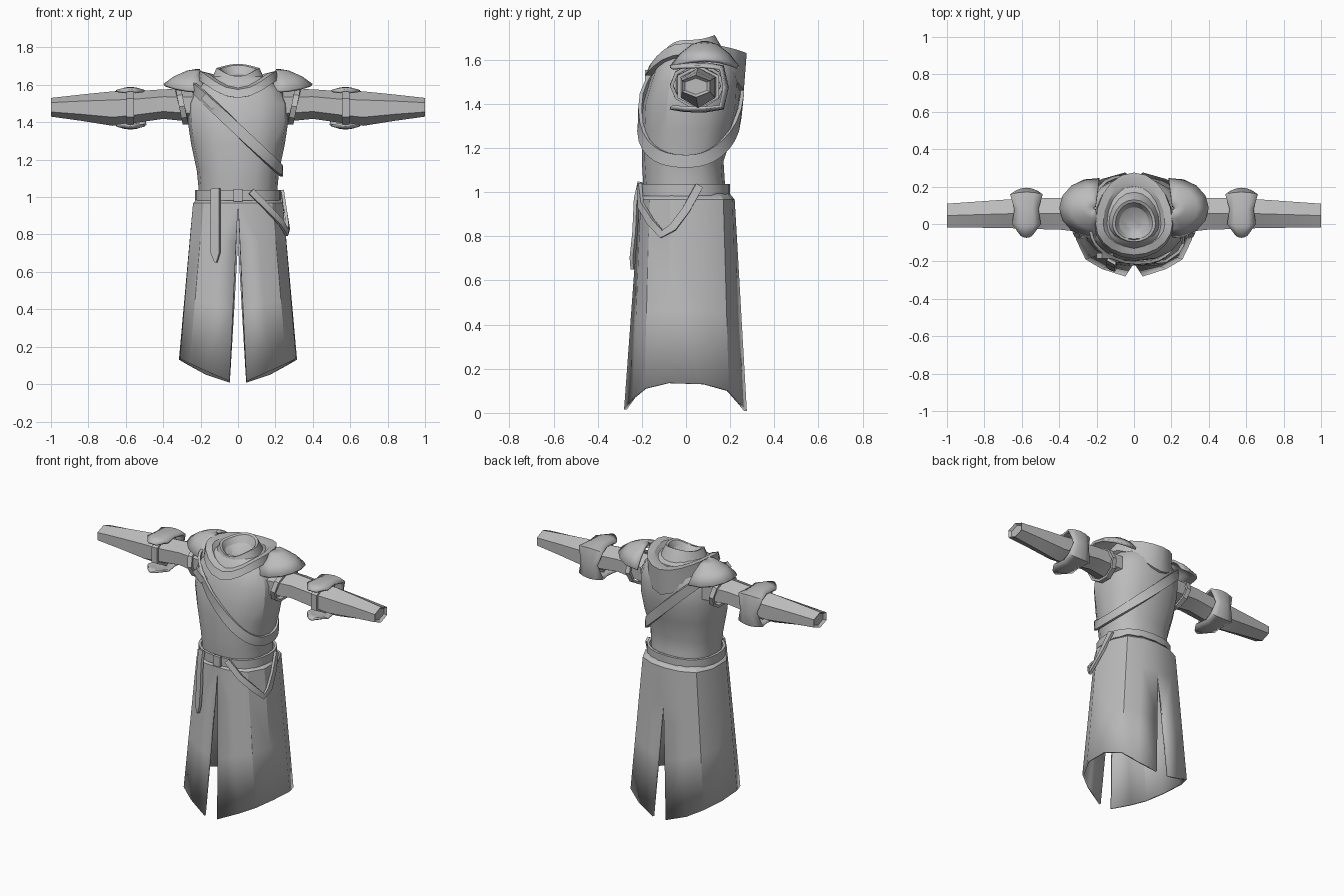
import bpy, bmesh, math
from math import sin, cos, pi, radians
from mathutils import Vector, Matrix

cube = bpy.data.objects.get("Cube")
if cube:
    bpy.data.objects.remove(cube, do_unlink=True)

# One plain grey for every part
grey = bpy.data.materials.new("plain_grey")
grey.use_nodes = True
grey.diffuse_color = (0.5, 0.5, 0.5, 1)
shader = next(n for n in grey.node_tree.nodes if n.type == "BSDF_PRINCIPLED")
shader.inputs["Base Color"].default_value = grey.diffuse_color


def finish(name, bm, mirror=False, thick=0, angle=28):
    bmesh.ops.recalc_face_normals(bm, faces=bm.faces)
    mesh = bpy.data.meshes.new(name)
    bm.to_mesh(mesh)
    bm.free()
    mesh.polygons.foreach_set("use_smooth", [True] * len(mesh.polygons))
    mesh.set_sharp_from_angle(angle=radians(angle))
    mesh.materials.append(grey)
    obj = bpy.data.objects.new(name, mesh)
    bpy.context.scene.collection.objects.link(obj)
    if mirror:
        obj.modifiers.new("mirror", "MIRROR").merge_threshold = 0.0005
    if thick:
        solid = obj.modifiers.new("thickness", "SOLIDIFY")
        solid.thickness = thick
        solid.offset = 0
    return obj


def loft(name, rings, closed=True, loop=False, caps=(), **options):
    """Skin a list of equal-length point rings."""
    bm = bmesh.new()
    rows = [[bm.verts.new(p) for p in ring] for ring in rings]
    n = len(rows[0])
    pairs = list(zip(rows, rows[1:])) + ([(rows[-1], rows[0])] if loop else [])
    for low, high in pairs:
        for i in range(n if closed else n - 1):
            j = (i + 1) % n
            bm.faces.new((low[i], low[j], high[j], high[i]))
    for index in caps:
        bm.faces.new(rows[index])
    return finish(name, bm, **options)


def strap(name, path, width, thick=0.016, loop=False, centre=(0, 0.02), tip=1, axis="z", **options):
    """Flat leather strip along a path, facing away from a central axis."""
    path = [Vector(p) for p in path]
    rings, last = [], len(path) - 1
    for i, p in enumerate(path):
        ahead = path[(i + 1) % len(path)] if loop or i < last else p
        behind = path[i - 1] if loop or i > 0 else p
        tangent = (ahead - behind).normalized()
        if axis == "z":
            out = Vector((p.x - centre[0], p.y - centre[1], 0))
        else:
            out = Vector((0, p.y - centre[0], p.z - centre[1]))
        out = (out - tangent * out.dot(tangent)).normalized() * thick / 2
        side = tangent.cross(out).normalized() * width / 2
        if i == last and not loop:
            side *= tip
        rings.append([p + side + out, p - side + out, p - side - out, p + side - out])
    return loft(name, rings, loop=loop, caps=() if loop else (0, -1), **options)


def box(name, place, size, turn=0):
    bm = bmesh.new()
    bmesh.ops.create_cube(bm, size=1)
    bm.transform(Matrix.Translation(place) @ Matrix.Rotation(turn, 4, "Y")
                 @ Matrix.Diagonal((*size, 1)))
    return finish(name, bm)


# Torso: height, half width, front depth, back depth
PROFILE = [(0.96, .21, .185, .185), (1.06, .212, .195, .175), (1.14, .22, .2, .17),
           (1.28, .25, .2, .215), (1.4, .268, .195, .24), (1.5, .265, .165, .245),
           (1.57, .235, .14, .235), (1.63, .17, .1, .2), (1.65, .12, .08, .14)]


def torso_point(a, z, grow=0):
    z = min(max(z, PROFILE[0][0]), PROFILE[-1][0])
    for low, high in zip(PROFILE, PROFILE[1:]):
        if z <= high[0]:
            break
    f = (z - low[0]) / (high[0] - low[0])
    _, wide, front, back = [u + (v - u) * f for u, v in zip(low, high)]
    c, s = cos(a), sin(a)
    deep = back if s > 0 else front
    bend = lambda v, size: math.copysign(abs(v) ** 0.85, v) * (size + grow)
    return Vector((bend(c, wide), bend(s, deep), z))


def turns(n):
    return [2 * pi * i / n for i in range(n)]


loft("torso", [[torso_point(a, row[0]) for a in turns(16)] for row in PROFILE])

# Belt and its buckle
strap("belt", [torso_point(a, 1.01, 0.012) for a in turns(24)], 0.055, loop=True)
box("belt_buckle", (0, -0.212, 1.01), (0.05, 0.02, 0.065))

# Baldric: diagonal loop from the right shoulder to the left hip
loop_points = []
for a in turns(32):
    z = 1.3
    for _ in range(30):
        z += 0.4 * (1.36 - torso_point(a, z).x - z)
    loop_points.append(torso_point(a, z, 0.012))
strap("baldric", loop_points, 0.058, loop=True)
box("baldric_buckle", (-0.155, -0.17, 1.51), (0.085, 0.03, 0.04), radians(45))

# Hanging belt end at the front and slung strap on the left hip
strap("belt_end", [(-.12, -.2, 1.045), (-.12, -.218, .97), (-.12, -.225, .82),
                   (-.12, -.238, .7), (-.118, -.242, .65)], 0.05, tip=0.2)
strap("hip_strap", [(.07, -.212, 1.03), (.16, -.205, .94), (.23, -.16, .865), (.262, -.11, .81),
                    (.267, -.06, .84), (.255, 0, .92), (.235, .06, 1.03)], 0.035)

# Skirt: flared half panel, split at front and back
WAIST = [(0, -.205), (.09, -.2), (.18, -.16), (.235, -.07),
         (.235, .07), (.19, .165), (.1, .205), (0, .215)]
HEM = [(.045, -.275, .015), (.17, -.235, .07), (.255, -.185, .11), (.305, -.08, .135),
       (.31, .08, .13), (.26, .19, .1), (.17, .235, .05), (.045, .27, .008)]
rows = [[Vector((x * 0.9, y * 0.9, 0.99)) for x, y in WAIST]]
for t in (0, 0.22, 0.6, 1):
    row = [Vector((*top, 0.965)).lerp(Vector(hem), t) for top, hem in zip(WAIST, HEM)]
    row[-1].x = HEM[-1][0] * max(0, t - 0.22) / 0.78
    rows.append(row)
loft("skirt", rows, closed=False, mirror=True, thick=0.012)


# Cowl and neck: rings that dip to a point at front and back
def neck_ring(wide, front, back, z_front, z_side, z_back):
    ring = []
    for a in turns(20):
        s = sin(a)
        end = z_back if s > 0 else z_front
        ring.append((wide * cos(a), (back if s > 0 else front) * abs(s),
                     z_side + (end - z_side) * abs(s) ** 2.5))
    return ring


loft("cowl", [neck_ring(*r) for r in (
    (.19, -.15, .23, 1.53, 1.61, 1.46), (.212, -.185, .262, 1.53, 1.625, 1.46),
    (.205, -.165, .275, 1.575, 1.675, 1.63), (.165, -.125, .225, 1.585, 1.665, 1.635),
    (.14, -.11, .18, 1.575, 1.635, 1.62))])
loft("neck_collar", [neck_ring(*r) for r in (
    (.155, -.12, .19, 1.56, 1.6, 1.6), (.13, -.105, .155, 1.6, 1.655, 1.67),
    (.115, -.095, .13, 1.645, 1.69, 1.712), (.1, -.083, .115, 1.642, 1.685, 1.705),
    (.08, -.065, .09, 1.625, 1.65, 1.66), (.04, -.03, .04, 1.615, 1.625, 1.63))], caps=(-1,))

# Sleeves: six-sided, with a recessed cuff
HEXAGON = [pi / 2 + a for a in turns(6)]


def sleeve_ring(x, y, z, deep, high):
    return [(x, y + deep * 1.15 * cos(a), z + high * sin(a)) for a in HEXAGON]


loft("sleeves", [sleeve_ring(*r) for r in (
    (.22, .05, 1.49, .1, .09), (.4, .055, 1.497, .085, .079), (.56, .055, 1.48, .082, .085),
    (.67, .055, 1.473, .077, .092), (.84, .05, 1.478, .07, .07), (1, .045, 1.48, .064, .05),
    (.985, .045, 1.48, .05, .037))], caps=(-1,), mirror=True)

# Bands round the upper arm and the elbow
strap("shoulder_bands", [(.3 + .02 * sin(a), .05 + .115 * cos(a), 1.485 + .094 * sin(a))
                         for a in turns(10)], 0.03, loop=True, centre=(.05, 1.485),
      axis="x", mirror=True)
strap("elbow_straps", sleeve_ring(.575, .055, 1.478, .088, .092), 0.04, loop=True,
      centre=(.055, 1.478), axis="x", mirror=True)

# Elbow guards: waisted shell wrapping over, behind and under the arm
GUARD = [(-.06, 1.56, .03), (0, 1.567, .075), (.08, 1.568, .063), (.155, 1.56, .085),
         (.172, 1.475, .058)]
GUARD += [(y, 2.95 - z, w) for y, z, w in GUARD[-2::-1]]
rows = []
for y, z, w in GUARD:
    bulge = Vector((0, y - .055, z - 1.475)).normalized() * 0.016
    middle = Vector((.575, y, z))
    rows.append([middle + Vector((w * k, 0, 0)) + bulge * (1 - k * k) for k in (-1, -.5, 0, .5, 1)])
loft("elbow_guards", rows, closed=False, mirror=True, thick=0.012, angle=40)

# Pauldrons: half domes over the shoulders
rows = []
for t in (0.05, 0.35, 0.7, 1):
    rows.append([(.205 + .19 * t * cos(a), .085 + .155 * t * sin(a),
                  1.678 - t * t * (.115 - .035 * cos(a) ** 2))
                 for a in [radians(-96 + 24 * i) for i in range(9)]])
loft("pauldrons", rows, closed=False, mirror=True, thick=0.016, angle=45)
